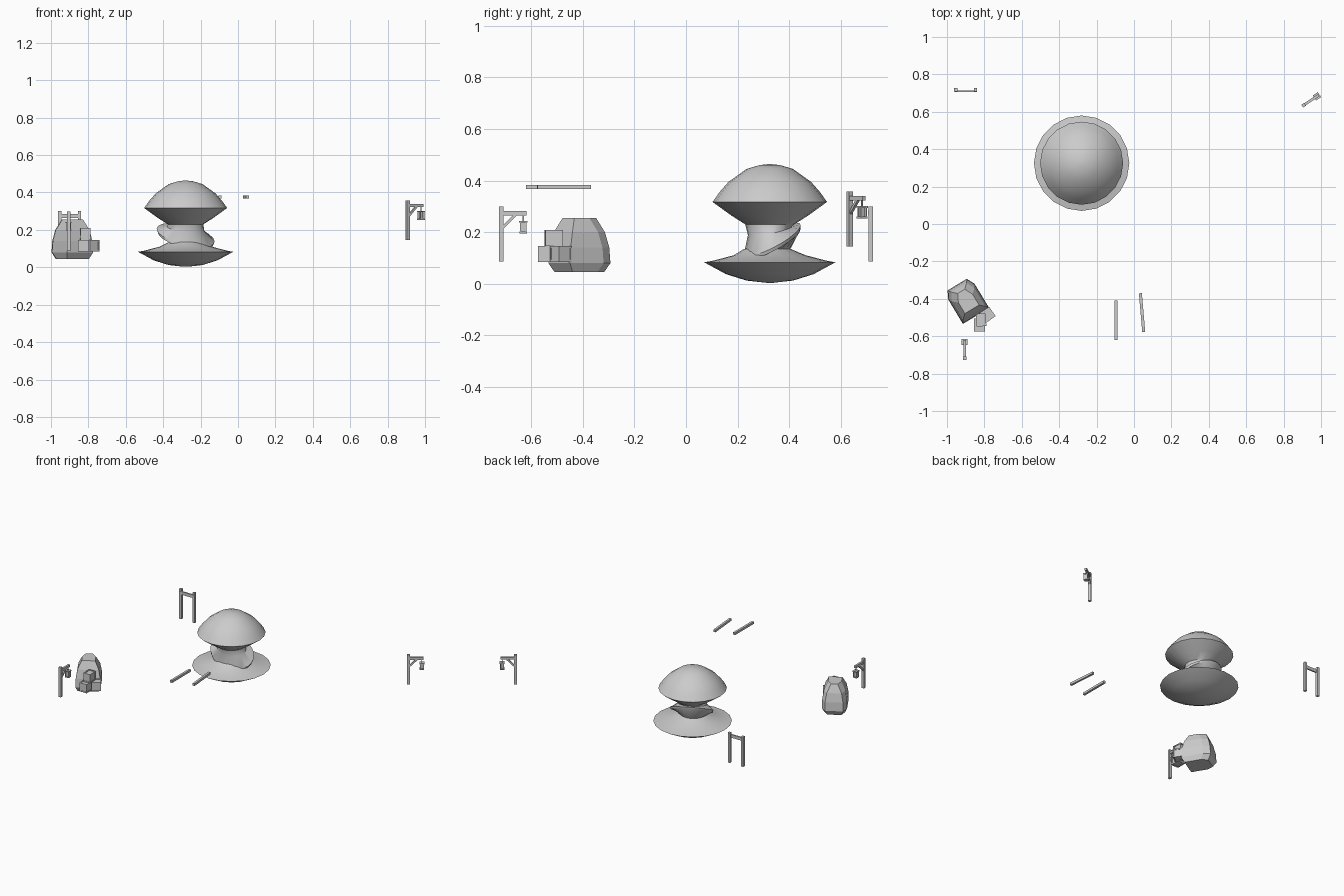
import bpy, bmesh, math
from mathutils import Matrix, Vector

if "Cube" in bpy.data.objects:
    bpy.data.objects.remove(bpy.data.objects["Cube"])


def loft(name, rings, n, rot=0.0, smooth=True):
    """rings: (cx, cy, z, rx, ry, slope_x, slope_y, twist)"""
    bm = bmesh.new()
    loops = []
    for cx, cy, z, rx, ry, sx, sy, tw in rings:
        loop = []
        for i in range(n):
            a = 2 * math.pi * i / n + rot + tw
            dx, dy = rx * math.cos(a), ry * math.sin(a)
            loop.append(bm.verts.new((cx + dx, cy + dy, z + sx * dx + sy * dy)))
        loops.append(loop)
    for lo, hi in zip(loops, loops[1:]):
        for i in range(n):
            j = (i + 1) % n
            bm.faces.new((lo[i], lo[j], hi[j], hi[i]))
    bm.faces.new(loops[0][::-1])
    bm.faces.new(loops[-1])
    return finish(name, bm, smooth)


def finish(name, bm, smooth=False):
    me = bpy.data.meshes.new(name)
    bm.to_mesh(me)
    bm.free()
    ob = bpy.data.objects.new(name, me)
    bpy.context.collection.objects.link(ob)
    if smooth:
        bpy.context.view_layer.objects.active = ob
        ob.select_set(True)
        bpy.ops.object.shade_smooth_by_angle(angle=math.radians(35))
        ob.select_set(False)
    return ob


def add_box(bm, c, s, rot=None):
    m = Matrix.Translation(c) @ (rot or Matrix()) @ Matrix.Diagonal((*s, 1))
    bmesh.ops.create_cube(bm, size=1, matrix=m)


def add_beam(bm, a, b, w):
    a, b = Vector(a), Vector(b)
    d = b - a
    add_box(bm, (a + b) / 2, (w, w, d.length), d.to_track_quat('Z', 'Y').to_matrix().to_4x4())


# Floating island: shallow bowl, twisted tilted waist and domed top
X, Y = -0.28, 0.325


def flat(r, z, tw=0, dx=0, dy=0):
    return (X + dx, Y + dy, z, r, r, 0, 0, tw)


island = [flat(0.01, 0.003), flat(0.09, 0.012), flat(0.17, 0.037), flat(0.255, 0.083),
          flat(0.225, 0.088), flat(0.14, 0.11), flat(0.09, 0.135, 0, 0, -0.01),
          (X, Y + 0.01, 0.157, 0.15, 0.11, -0.22, 0.5, 0),
          (X, Y + 0.01, 0.172, 0.155, 0.11, -0.22, 0.5, 0),
          (X, Y, 0.205, 0.10, 0.085, -0.12, 0.2, 0),
          flat(0.095, 0.23), flat(0.15, 0.265), flat(0.222, 0.317),
          flat(0.195, 0.355), flat(0.16, 0.395), flat(0.09, 0.445), flat(0.04, 0.46), flat(0.005, 0.464)]
loft("floating_island", island, 20)

# Faceted boulder, a turned block with cut corners
bm = bmesh.new()
loops = []
for z, w, d in [(0.045, 0.068, 0.078), (0.08, 0.082, 0.098), (0.14, 0.08, 0.094),
                (0.20, 0.07, 0.08), (0.255, 0.044, 0.056)]:
    c = 0.022
    pts = [(-w, -d), (w, -d), (w, d - c * 2), (w - c, d), (-w + c, d), (-w, d - c * 2)]
    m = Matrix.Translation((-0.895, -0.408, z)) @ Matrix.Rotation(math.radians(31), 4, 'Z')
    loops.append([bm.verts.new(m @ Vector((x, y, 0))) for x, y in pts])
for lo, hi in zip(loops, loops[1:]):
    for i in range(6):
        j = (i + 1) % 6
        bm.faces.new((lo[i], lo[j], hi[j], hi[i]))
bm.faces.new(loops[0][::-1])
bm.faces.new(loops[-1])
finish("boulder", bm)


# Stacked crates with edge battens
def crate(name, c, s, deg):
    bm = bmesh.new()
    add_box(bm, (0, 0, 0), [v - 0.006 for v in s])
    t = 0.008
    for axis in range(3):
        u, v = [k for k in range(3) if k != axis]
        for p in (-1, 1):
            for q in (-1, 1):
                pos, size = [0, 0, 0], [t, t, t]
                pos[u], pos[v] = p * (s[u] - t) / 2, q * (s[v] - t) / 2
                size[axis] = s[axis]
                add_box(bm, pos, size)
    ob = finish(name, bm)
    ob.location = c
    ob.rotation_euler.z = math.radians(deg)


crate("crate_front", (-0.826, -0.54, 0.116), (0.058, 0.07, 0.062), 0)
crate("crate_side", (-0.783, -0.485, 0.116), (0.062, 0.062, 0.062), 35)
crate("crate_top", (-0.817, -0.513, 0.178), (0.052, 0.068, 0.062), 3)


# Lantern posts with arm, brace and hanging lantern
def lantern_post(name, loc, deg):
    bm = bmesh.new()
    add_box(bm, (0, 0, 0.106), (0.018, 0.018, 0.212))
    add_box(bm, (0.045, 0, 0.186), (0.105, 0.014, 0.017))
    add_beam(bm, (0.004, 0, 0.128), (0.058, 0, 0.182), 0.011)
    x = 0.086
    add_box(bm, (x, 0, 0.168), (0.005, 0.005, 0.024))
    add_box(bm, (x, 0, 0.153), (0.032, 0.032, 0.007))
    add_box(bm, (x, 0, 0.132), (0.017, 0.017, 0.04))
    for sx in (-1, 1):
        for sy in (-1, 1):
            add_box(bm, (x + sx * 0.011, sy * 0.011, 0.132), (0.004, 0.004, 0.04))
    add_box(bm, (x, 0, 0.112), (0.03, 0.03, 0.007))
    ob = finish(name, bm)
    ob.location = loc
    ob.rotation_euler.z = math.radians(deg)


lantern_post("lantern_post_right", (0.907, 0.635, 0.145), 34)
lantern_post("lantern_post_left", (-0.905, -0.717, 0.087), 90)

# Small gate: two posts and a cross beam
bm = bmesh.new()
for x in (-0.953, -0.848):
    add_box(bm, (x, 0.717, 0.193), (0.017, 0.018, 0.214))
add_box(bm, (-0.9, 0.71, 0.275), (0.122, 0.010, 0.022))
finish("gate", bm)

# Two loose floating rails
bm = bmesh.new()
add_beam(bm, (-0.095, -0.62, 0.375), (-0.095, -0.41, 0.375), 0.016)
add_beam(bm, (0.052, -0.577, 0.375), (0.034, -0.37, 0.375), 0.016)
finish("floating_rails", bm)
